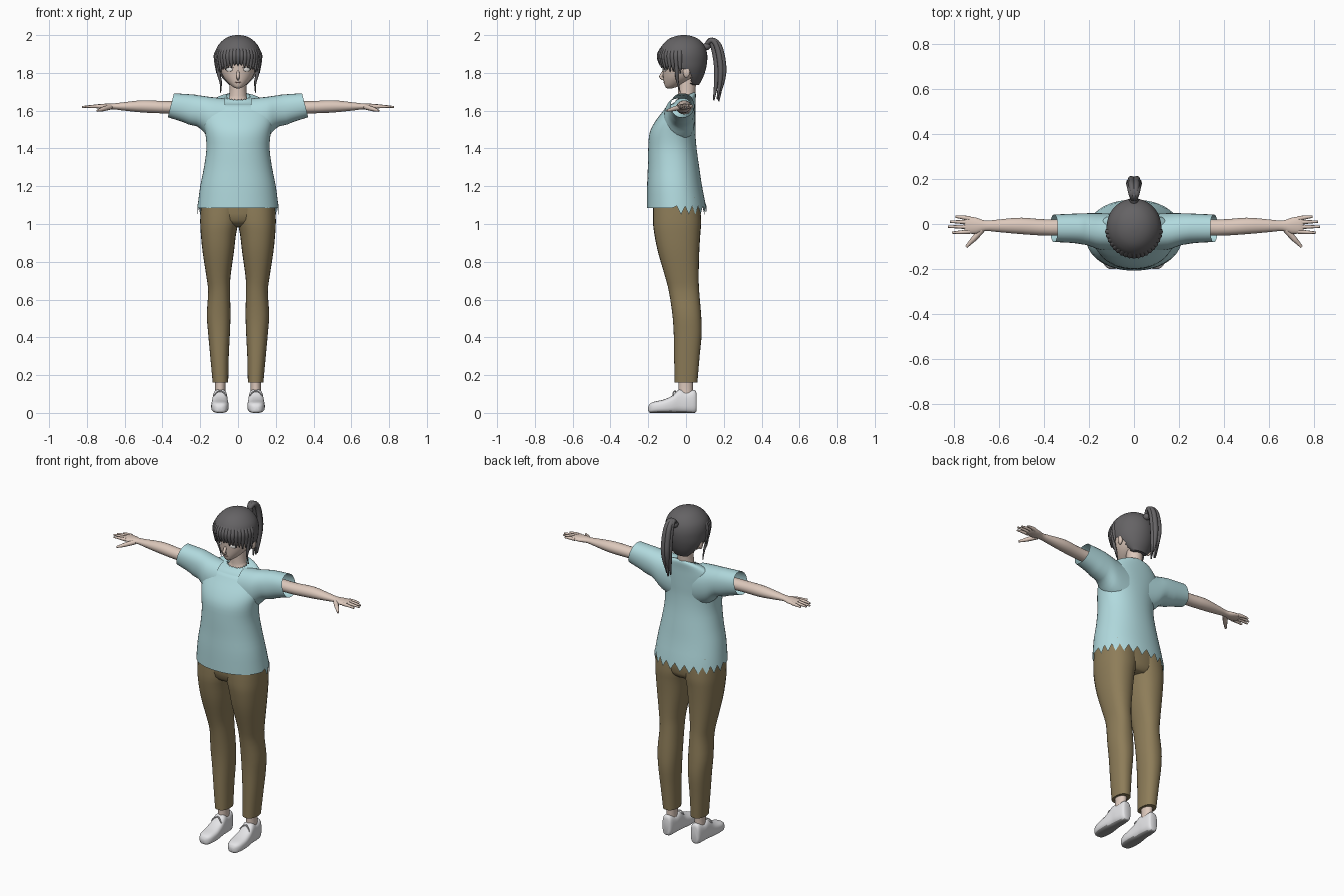
import bpy, bmesh, math
from mathutils import Vector

old = bpy.data.objects.get("Cube")
if old:
    bpy.data.objects.remove(old, do_unlink=True)


def material(name, r, g, b):
    m = bpy.data.materials.new(name)
    m.use_nodes = True
    m.diffuse_color = (r, g, b, 1)
    bsdf = m.node_tree.nodes["Principled BSDF"]
    bsdf.inputs["Base Color"].default_value = (r, g, b, 1)
    bsdf.inputs["Roughness"].default_value = 0.8
    return m


SKIN = material("skin", .72, .58, .50)
HAIR = material("charcoal hair", .13, .125, .13)
SHIRT = material("pale blue cloth", .44, .70, .73)
PANTS = material("olive brown cloth", .27, .205, .10)
WHITE = material("white leather", .80, .80, .82)
SOLE = material("grey rubber", .30, .30, .30)
EYE = material("eye white", .85, .83, .80)
LIP = material("lip", .42, .24, .21)
SIDES = (("left", 1), ("right", -1))


def finish(name, mesh, mat, angle=50):
    mesh.name = name
    mesh.materials.clear()
    mesh.materials.append(mat)
    for p in mesh.polygons:
        p.use_smooth = True
    mesh.set_sharp_from_angle(angle=math.radians(angle))
    obj = bpy.data.objects.new(name, mesh)
    bpy.context.collection.objects.link(obj)
    return obj


def spline(rows, steps):
    # Catmull-Rom interpolation through the cross-sections
    pts = [rows[0]] + list(rows) + [rows[-1]]
    out = []
    for i in range(1, len(pts) - 2):
        for k in range(steps):
            t = k / steps
            out.append([.5 * (2 * b + (c - a) * t + (2 * a - 5 * b + 4 * c - d) * t * t
                              + (3 * b - a - 3 * c + d) * t ** 3)
                        for a, b, c, d in zip(*pts[i - 1:i + 3])])
    return out + [list(rows[-1])]


def loft(name, axis, rows, mat, n=28, power=2.0, cap=True, side=1, steps=3):
    """Rows are (position on axis, low, high, low, high) of the other two axes."""
    bm = bmesh.new()
    rings = []
    for t, a0, a1, b0, b1 in spline(rows, steps):
        ring = []
        for k in range(n):
            w = 2 * math.pi * k / n
            c, s = math.cos(w), math.sin(w)
            a = (a0 + a1) / 2 + (a1 - a0) / 2 * math.copysign(abs(c) ** (2 / power), c)
            b = (b0 + b1) / 2 + (b1 - b0) / 2 * math.copysign(abs(s) ** (2 / power), s)
            x, y, z = {"x": (t, a, b), "y": (a, t, b), "z": (a, b, t)}[axis]
            ring.append(bm.verts.new((x * side, y, z)))
        rings.append(ring)
    for lower, upper in zip(rings, rings[1:]):
        for k in range(n):
            j = (k + 1) % n
            bm.faces.new((lower[k], lower[j], upper[j], upper[k]))
    if cap:
        bm.faces.new(rings[0])
        bm.faces.new(rings[-1])
    bmesh.ops.recalc_face_normals(bm, faces=bm.faces)
    mesh = bpy.data.meshes.new(name)
    bm.to_mesh(mesh)
    bm.free()
    return finish(name, mesh, mat)


def tube(name, points, radii, mat, side=1):
    curve = bpy.data.curves.new(name, "CURVE")
    curve.dimensions = "3D"
    curve.bevel_depth, curve.bevel_resolution = 1, 2
    curve.use_fill_caps = True
    sp = curve.splines.new("NURBS")
    sp.points.add(len(points) - 1)
    for p, (x, y, z), r in zip(sp.points, points, radii):
        p.co, p.radius = (x * side, y, z, 1), r
    sp.order_u, sp.use_endpoint_u, sp.resolution_u = 3, True, 5
    tmp = bpy.data.objects.new("tmp", curve)
    bpy.context.collection.objects.link(tmp)
    dg = bpy.context.evaluated_depsgraph_get()
    mesh = bpy.data.meshes.new_from_object(tmp.evaluated_get(dg))
    bpy.data.objects.remove(tmp, do_unlink=True)
    return finish(name, mesh, mat)


def ball(name, center, scale, mat, turn=0):
    bm = bmesh.new()
    bmesh.ops.create_uvsphere(bm, u_segments=16, v_segments=10, radius=1)
    mesh = bpy.data.meshes.new(name)
    bm.to_mesh(mesh)
    bm.free()
    obj = finish(name, mesh, mat)
    obj.location, obj.scale, obj.rotation_euler.z = center, scale, turn
    return obj


# Shirt body with lowered neckline and ragged back hem
N = 48
body = loft("shirt_body", "z", [
    (1.085, -.215, .215, -.207, .108), (1.2, -.2, .2, -.206, .085),
    (1.3, -.18, .18, -.202, .07), (1.4, -.167, .167, -.2, .056),
    (1.48, -.173, .173, -.193, .05), (1.54, -.185, .185, -.165, .05),
    (1.6, -.185, .185, -.12, .05), (1.64, -.165, .165, -.09, .05),
    (1.667, -.115, .115, -.062, .052), (1.68, -.062, .062, -.048, .045)],
    SHIRT, n=N, power=2.15, cap=False)
verts = body.data.vertices
for v in verts:
    if v.co.z > 1.63:
        v.co.z += v.co.y * .4 * min(1, (v.co.z - 1.63) / .04)
for v in verts[:N]:
    if v.co.y > -.07:
        v.co.z += -.035 if v.index % 2 else .01
for v in verts[-N:]:
    if v.co.y < .01 and v.index % 2:
        v.co.z -= .012

for word, s in SIDES:
    # Sleeve, with a slanted opening
    sleeve = loft(word + "_sleeve", "x", [
        (.07, -.12, .045, 1.42, 1.665), (.15, -.115, .048, 1.455, 1.673),
        (.2, -.097, .048, 1.505, 1.68), (.26, -.085, .046, 1.537, 1.686),
        (.355, -.08, .042, 1.565, 1.692)], SHIRT, power=2.2, cap=False, side=s)
    for v in sleeve.data.vertices:
        if abs(v.co.x) > .22:
            v.co.x += s * (1.63 - v.co.z) * .26

    # Arm, palm, fingers and thumb
    loft(word + "_arm", "x", [
        (.15, -.05, .03, 1.58, 1.65), (.37, -.052, .02, 1.585, 1.65),
        (.5, -.045, .028, 1.59, 1.655), (.6, -.036, .02, 1.6, 1.645),
        (.66, -.031, .015, 1.607, 1.638), (.7, -.043, .028, 1.606, 1.637),
        (.74, -.042, .034, 1.611, 1.634), (.752, -.038, .03, 1.615, 1.63)],
        SKIN, n=20, side=s)
    for finger, y0, y1, tip in (("index", -.033, -.038, .808), ("middle", -.013, -.012, .826),
                                ("ring", .007, .01, .817), ("little", .024, .032, .793)):
        tube(f"{word}_{finger}_finger", [(.73, y0, 1.622), (.77, y1, 1.624), (tip, y1, 1.619)],
             (.011, .0085, .005), SKIN, s)
    tube(word + "_thumb", [(.675, -.025, 1.62), (.71, -.065, 1.61), (.728, -.083, 1.604),
                           (.745, -.102, 1.6)], (.014, .013, .009, .006), SKIN, s)

    # Trouser leg
    loft(word + "_trouser_leg", "z", [
        (.16, .052, .134, -.06, .06), (.3, .049, .147, -.063, .072),
        (.42, .043, .158, -.065, .083), (.52, .04, .165, -.072, .08),
        (.64, .042, .158, -.09, .07), (.72, .04, .167, -.11, .067),
        (.85, .022, .187, -.148, .07), (.95, .01, .197, -.168, .076),
        (1.02, -.004, .2, -.175, .08), (1.14, -.01, .196, -.172, .07)],
        PANTS, power=2.3, side=s)

    # Ankle and shoe with a rubber underside
    loft(word + "_ankle", "z", [(.06, .065, .125, -.045, .04), (.12, .067, .121, -.04, .036),
                                (.2, .062, .124, -.042, .04)], SKIN, n=16, side=s)
    shoe = loft(word + "_shoe", "y", [
        (.056, .075, .115, .012, .1), (.045, .065, .125, 0, .122), (0, .058, .132, 0, .112),
        (-.035, .056, .134, 0, .125), (-.075, .053, .139, 0, .09), (-.12, .049, .142, 0, .07),
        (-.165, .053, .138, 0, .06), (-.19, .066, .125, 0, .05), (-.2, .085, .108, .01, .032)],
        WHITE, power=2.9, side=s)
    shoe.data.materials.append(SOLE)
    for p in shoe.data.polygons:
        if p.normal.z < -.7:
            p.material_index = 1
    for i, end in enumerate((.062, .128)):
        tube(f"{word}_lace_{i}", [(.095, -.055, .114), ((end + .095) / 2, -.068, .118),
                                  (end, -.07, .09)], (.004, .004, .003), WHITE, s)

    # Eye, lash line, ear and the loose lock before the ear
    ball(word + "_eye", (s * .046, -.112, 1.818), (.019, .005, .011), EYE, s * .4)
    tube(word + "_lash", [(.024, -.124, 1.826), (.046, -.118, 1.834), (.068, -.1, 1.824)],
         (.001, .0025, .002), HAIR, s)
    ball(word + "_ear", (s * .1, .002, 1.805), (.012, .019, .03), SKIN, s * -.3)
    tube(word + "_side_lock", [(.108, -.05, 1.86), (.104, -.05, 1.79), (.088, -.045, 1.75),
                               (.092, -.03, 1.695)], (.012, .01, .006, .002), HAIR, s)

# Seat of the trousers, joining both legs
loft("trouser_seat", "z", [(.985, -.1, .1, -.11, .05), (1.02, -.17, .17, -.16, .072),
                           (1.13, -.19, .19, -.17, .07)], PANTS, power=2.3)

# Neck and head
loft("neck", "z", [(1.58, -.11, .11, -.07, .04), (1.645, -.065, .065, -.048, .042),
                   (1.68, -.045, .045, -.042, .048), (1.78, -.046, .046, -.045, .055)], SKIN)
loft("head", "z", [
    (1.718, -.01, .01, -.1, -.075), (1.727, -.028, .028, -.11, -.045),
    (1.75, -.055, .055, -.117, .01), (1.78, -.079, .079, -.121, .05),
    (1.82, -.095, .095, -.125, .08), (1.87, -.102, .102, -.127, .09),
    (1.93, -.085, .085, -.11, .08), (1.97, -.04, .04, -.06, .04)], SKIN)
tube("nose", [(0, -.116, 1.815), (0, -.124, 1.795), (0, -.139, 1.775), (0, -.115, 1.765)],
     (.006, .009, .009, .006), SKIN)
tube("mouth", [(-.016, -.114, 1.75), (0, -.12, 1.749), (.016, -.114, 1.75)],
     (.001, .004, .001), LIP)

# Hair cap, opened around the face and ears
cap = loft("hair_cap", "z", [
    (1.735, -.045, .045, .03, .068), (1.775, -.085, .085, -.05, .09),
    (1.82, -.112, .112, -.115, .105), (1.86, -.12, .12, -.138, .112),
    (1.9, -.121, .121, -.143, .112), (1.94, -.109, .109, -.13, .1),
    (1.975, -.078, .078, -.098, .072), (1.993, -.045, .045, -.06, .035),
    (2.0, -.012, .012, -.025, 0)], HAIR, n=36)
bm = bmesh.new()
bm.from_mesh(cap.data)
gone = []
for f in bm.faces:
    c = f.calc_center_median()
    if (c.z < 1.85 and c.y < -.055) or (c.z < 1.825 and c.y < .025):
        gone.append(f)
bmesh.ops.delete(bm, geom=gone, context="FACES")
bm.to_mesh(cap.data)
bm.free()

# Fringe strands fanned around the brow
for i in range(-9, 10):
    a = i * .155
    x, y = .117 * math.sin(a), -.13 * math.cos(a)
    low = 1.838 - .0055 * abs(i) + .008 * (i % 2)
    tube(f"fringe_strand_{i + 10}", [(x * .72, y * .72 - .012, 1.955), (x * .98, y * .98 - .012, 1.91),
         (x, y - .01, 1.87), (x * .97, y * .98 - .008, low)], (.008, .015, .015, .003), HAIR)

# Ponytail: a tie and a bundle of strands
ball("hair_tie", (0, .108, 1.94), (.02, .022, .02), HAIR)
for i, (dx, dy, end) in enumerate(((0, 0, 1.65), (.016, -.006, 1.665), (-.016, -.006, 1.66),
                                   (.01, .008, 1.69), (-.01, .008, 1.7), (0, -.026, 1.655))):
    tube(f"ponytail_strand_{i + 1}", [
        (0, .1, 1.935), (dx * .6, .125, 1.982), (dx, .165 + dy, 1.96), (dx * 1.2, .186 + dy, 1.88),
        (dx * 1.2, .194 + dy, 1.78), (dx * .8, .172 + dy, end)],
        (.01, .013, .014, .016, .016, .004), HAIR)
